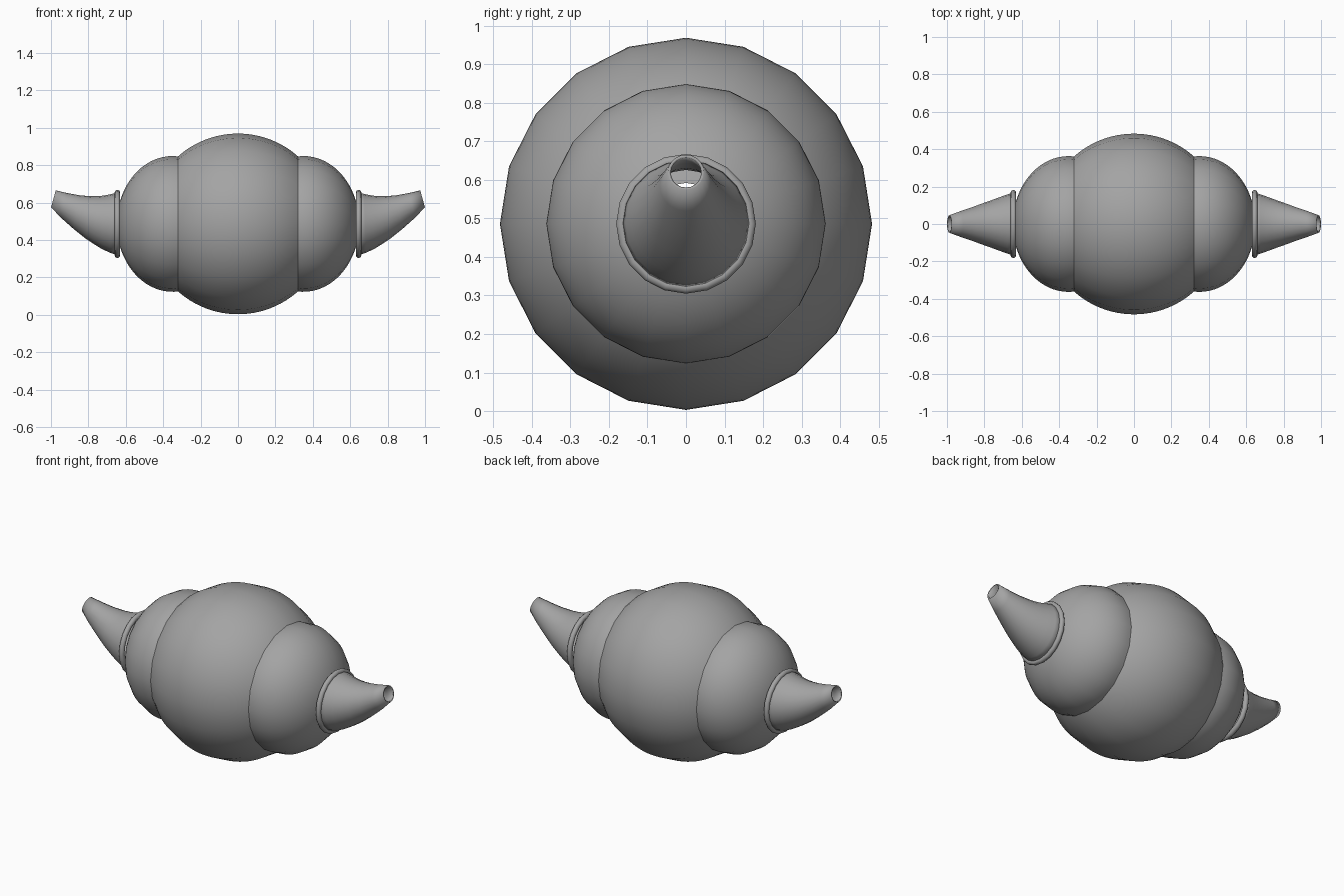
import bpy
import bmesh
from math import sin, cos, pi, radians, sqrt
from mathutils import Vector

SIDES = 20
AXIS_Z = 0.486

cube = bpy.data.objects.get("Cube")
if cube:
    bpy.data.objects.remove(cube, do_unlink=True)

grey = bpy.data.materials.new("plain_grey")
grey.use_nodes = True
colour = (0.37, 0.37, 0.37, 1)
grey.diffuse_color = colour
grey.node_tree.nodes["Principled BSDF"].inputs["Base Color"].default_value = colour


def loft(name, sections, mirrored=False, closed=False, thickness=0):
    """Skin round sections given as (x, centre z, radius, lean in degrees)."""
    bm = bmesh.new()
    rings = []
    for x, z, r, lean in sections:
        up = Vector((-sin(radians(lean)), 0, cos(radians(lean))))
        side = Vector((0, 1, 0))
        angles = [2 * pi * i / SIDES for i in range(SIDES)]
        rings.append([bm.verts.new(Vector((x, 0, z)) + r * (up * cos(a) + side * sin(a)))
                      for a in angles])
    pairs = list(zip(rings, rings[1:]))
    if closed:
        pairs.append((rings[-1], rings[0]))
    for a, b in pairs:
        for i in range(SIDES):
            j = (i + 1) % SIDES
            bm.faces.new((a[j], a[i], b[i], b[j])).smooth = True
    bmesh.ops.recalc_face_normals(bm, faces=bm.faces)
    # Open shells must face away from the long axis
    if not closed:
        f = max(bm.faces, key=lambda f: f.calc_center_median().z)
        if f.normal.z < 0:
            bmesh.ops.reverse_faces(bm, faces=bm.faces)
    mesh = bpy.data.meshes.new(name)
    bm.to_mesh(mesh)
    bm.free()
    mesh.materials.append(grey)
    obj = bpy.data.objects.new(name, mesh)
    bpy.context.collection.objects.link(obj)
    if thickness:
        wall = obj.modifiers.new("wall", "SOLIDIFY")
        wall.thickness = thickness
        wall.offset = -1
    if mirrored:
        obj.modifiers.new("both_ends", "MIRROR").use_mirror_merge = False
    return obj


def bulge(centre, half_length, radius, start, end, steps):
    """Sections of an ellipsoid between two x positions, left open."""
    xs = [start + (end - start) * sin(pi / 2 * i / steps) if start > 0
          else start + (end - start) * i / steps for i in range(steps + 1)]
    return [(x, AXIS_Z, radius * sqrt(max(0, 1 - ((x - centre) / half_length) ** 2)), 0)
            for x in xs]


# Large middle segment, open at the sides
loft("middle_segment", bulge(0, 0.483, 0.483, -0.34, 0.34, 24))

# Smaller segment at each side
loft("side_segments", bulge(0.35, 0.298, 0.363, 0.31, 0.635, 16), mirrored=True)

# Rounded collar where each horn begins
collar = [(0.645 + 0.015 * cos(t), AXIS_Z, 0.167 + 0.015 * sin(t), 0)
          for t in (2 * pi * i / 10 for i in range(10))]
loft("collars", collar, mirrored=True, closed=True)

# Hollow horns curving upwards to an open tip
horn = [(0.645, 0.487, 0.168, 0), (0.68, 0.489, 0.157, 2), (0.72, 0.496, 0.143, 4),
        (0.76, 0.507, 0.128, 6), (0.80, 0.521, 0.114, 8), (0.86, 0.548, 0.092, 11),
        (0.93, 0.585, 0.068, 14), (0.987, 0.62, 0.047, 15.5)]
loft("horns", horn, mirrored=True, thickness=0.008)
